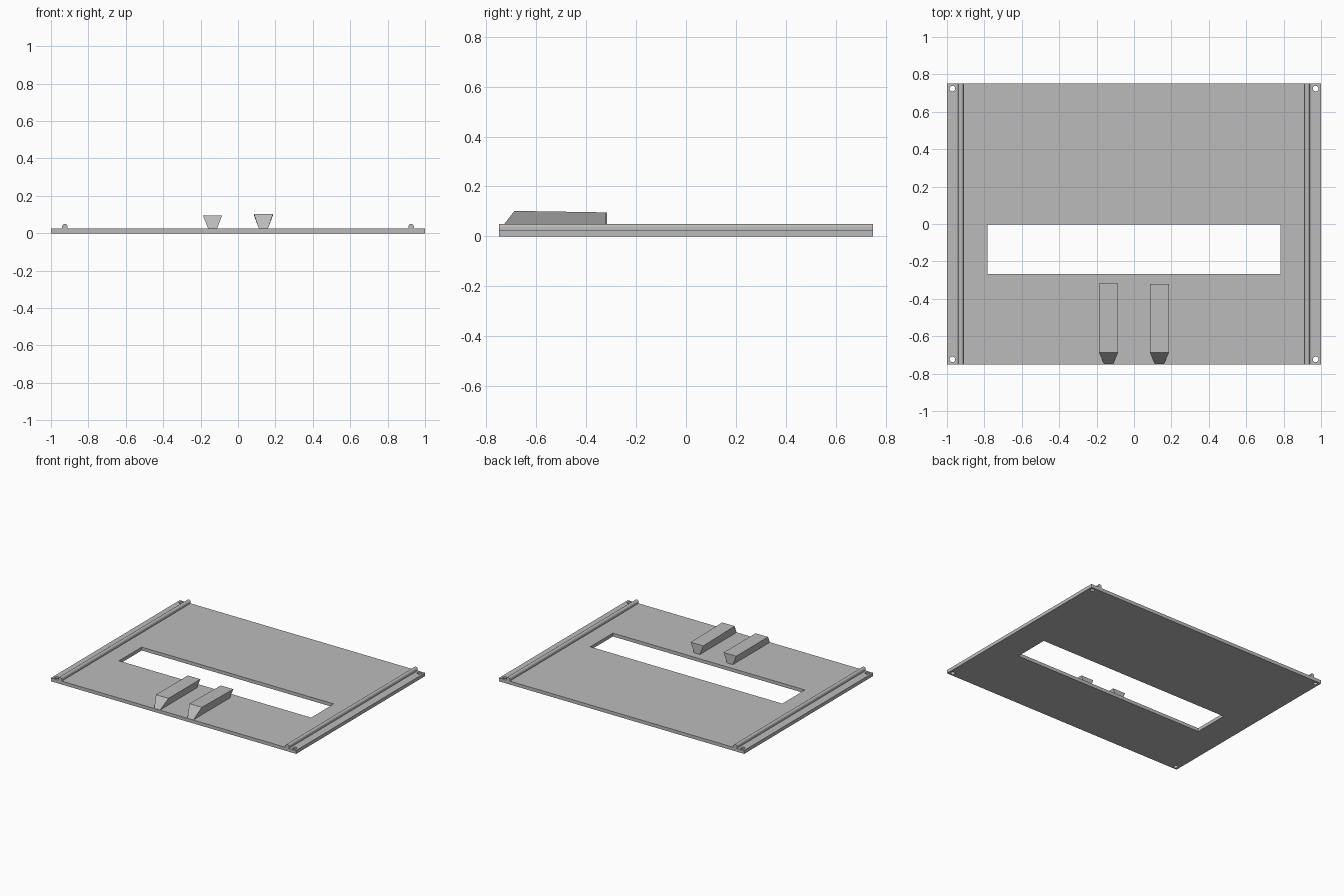
import bpy, bmesh, math

cube = bpy.data.objects.get("Cube")
if cube:
    bpy.data.objects.remove(cube, do_unlink=True)

# Single light grey finish
grey = bpy.data.materials.new("light_grey")
grey.use_nodes = True
colour = (0.5, 0.5, 0.5, 1)
grey.diffuse_color = colour
grey.node_tree.nodes["Principled BSDF"].inputs["Base Color"].default_value = colour

PLATE_TOP = 0.025
HALF_Y = 0.75


def finish(name, bm):
    bmesh.ops.recalc_face_normals(bm, faces=bm.faces)
    mesh = bpy.data.meshes.new(name)
    bm.to_mesh(mesh)
    bm.free()
    mesh.materials.append(grey)
    obj = bpy.data.objects.new(name, mesh)
    bpy.context.collection.objects.link(obj)
    return obj


def loft(name, start, end):
    """Closed solid between two matching outlines."""
    bm = bmesh.new()
    a = [bm.verts.new(p) for p in start]
    b = [bm.verts.new(p) for p in end]
    bm.faces.new(a)
    bm.faces.new(b)
    for i in range(len(a)):
        j = (i + 1) % len(a)
        bm.faces.new((a[i], a[j], b[j], b[i]))
    return finish(name, bm)


def smooth(obj):
    bpy.ops.object.select_all(action="DESELECT")
    obj.select_set(True)
    bpy.context.view_layer.objects.active = obj
    bpy.ops.object.shade_smooth_by_angle(angle=math.radians(35))


# Base plate: a flat curve whose inner loops are the window and screw holes
curve = bpy.data.curves.new("base_plate_outline", "CURVE")
curve.dimensions = "2D"
curve.fill_mode = "BOTH"
curve.extrude = PLATE_TOP / 2


def add_loop(points):
    spline = curve.splines.new("POLY")
    spline.points.add(len(points) - 1)
    for point, (x, y) in zip(spline.points, points):
        point.co = (x, y, 0, 1)
    spline.use_cyclic_u = True


def rectangle(x, y0, y1):
    return [(-x, y0), (x, y0), (x, y1), (-x, y1)]


add_loop(rectangle(1, -HALF_Y, HALF_Y))
add_loop(rectangle(0.783, -0.267, -0.003))
for sx in (-1, 1):
    for sy in (-1, 1):
        add_loop([(sx * 0.971 + 0.015 * math.cos(a * math.tau / 24),
                   sy * 0.724 + 0.015 * math.sin(a * math.tau / 24)) for a in range(24)])

outline = bpy.data.objects.new("base_plate_outline", curve)
bpy.context.collection.objects.link(outline)
bpy.context.view_layer.update()
mesh = bpy.data.meshes.new_from_object(
    outline.evaluated_get(bpy.context.evaluated_depsgraph_get()))
bpy.data.objects.remove(outline, do_unlink=True)
bm = bmesh.new()
bm.from_mesh(mesh)
bpy.data.meshes.remove(mesh)
bmesh.ops.remove_doubles(bm, verts=bm.verts, dist=0.0001)
bmesh.ops.translate(bm, verts=bm.verts, vec=(0, 0, PLATE_TOP / 2))
for face in bm.faces:
    face.material_index = 0
smooth(finish("base_plate", bm))

# Round-topped rails along both sides
for side, sx in (("left", 1), ("right", -1)):
    r, x, spring = 0.0145, sx * 0.926, 0.0355
    profile = [(x + r, PLATE_TOP)]
    profile += [(x + r * math.cos(a * math.pi / 12), spring + r * math.sin(a * math.pi / 12))
                for a in range(13)]
    profile.append((x - r, PLATE_TOP))
    smooth(loft(side + "_rail",
                [(px, -HALF_Y, pz) for px, pz in profile],
                [(px, HALF_Y, pz) for px, pz in profile]))


# Flared blocks with a sloping nose
def block(name, x, front_top, back_top, back_y):
    def section(y_low, y_high, top):
        low, high = 0.024, 0.051
        return [(x - low, y_low, PLATE_TOP), (x + low, y_low, PLATE_TOP),
                (x + high, y_high, top), (x - high, y_high, top)]
    loft(name, section(-0.748, -0.688, front_top), section(back_y, back_y, back_top))


block("left_block", 0.136, 0.102, 0.096, -0.322)
block("right_block", -0.136, 0.095, 0.095, -0.317)
